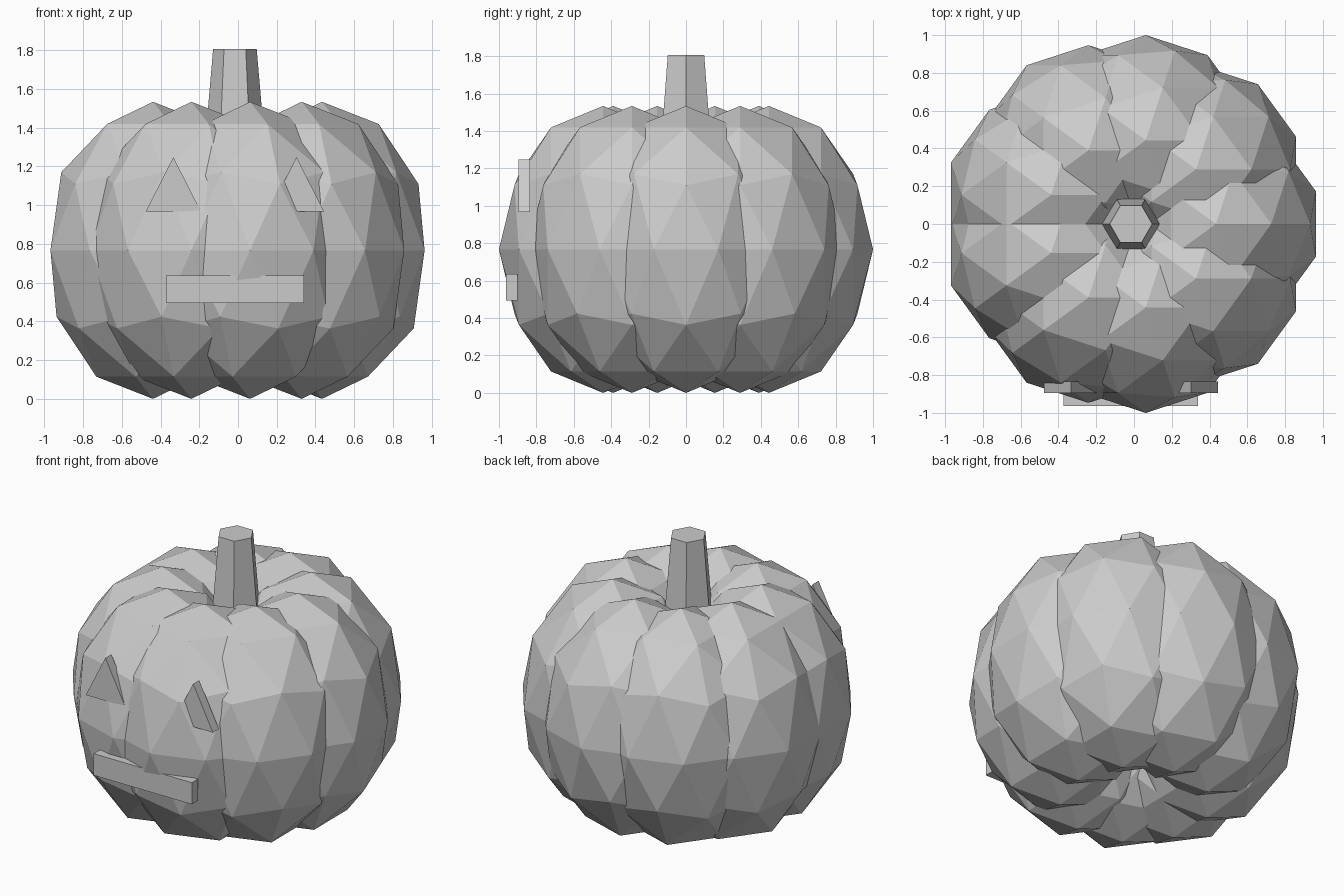
import bpy
from math import cos, sin, radians

if "Cube" in bpy.data.objects:
    bpy.data.objects.remove(bpy.data.objects["Cube"])

AXIS_X = -0.016      # vertical axis of the pumpkin
HALF_HEIGHT = 0.767
LOBES = 9

grey = bpy.data.materials.new("plain_grey")
grey.use_nodes = True
colour = (0.6, 0.6, 0.6, 1)
grey.diffuse_color = colour
grey.node_tree.nodes["Principled BSDF"].inputs["Base Color"].default_value = colour


def finish(name):
    obj = bpy.context.object
    obj.name = name
    obj.data.materials.append(grey)
    return obj


def prism(name, outline, y_front, y_back):
    """Extrude an (x, z) outline along y."""
    n = len(outline)
    verts = [(x, y, z) for y in (y_front, y_back) for x, z in outline]
    faces = [tuple(range(n)), tuple(reversed(range(n, 2 * n)))]
    faces += [(i, i + n, (i + 1) % n + n, (i + 1) % n) for i in range(n)]
    mesh = bpy.data.meshes.new(name)
    mesh.from_pydata(verts, [], faces)
    mesh.materials.append(grey)
    obj = bpy.data.objects.new(name, mesh)
    bpy.context.collection.objects.link(obj)


# Lobes: a ring of tall faceted spheres, all facing the same way
for i in range(LOBES):
    a = radians(i * 360 / LOBES)
    bpy.ops.mesh.primitive_ico_sphere_add(
        subdivisions=2, radius=1,
        location=(AXIS_X + 0.45 * cos(a), 0.45 * sin(a), HALF_HEIGHT))
    finish(f"lobe_{i + 1}").scale = (0.557, 0.557, HALF_HEIGHT)

# Stem: tapered hexagon sunk between the lobes
bpy.ops.mesh.primitive_cone_add(
    vertices=6, radius1=0.165, radius2=0.1125, depth=0.607,
    location=(AXIS_X, 0, 1.5035), rotation=(0, 0, radians(30)))
finish("stem")

# Face: triangular eyes and a bar mouth
for name, side in (("left_eye", 1), ("right_eye", -1)):
    x = AXIS_X + side * 0.318
    prism(name, [(x - 0.143, 0.967), (x + 0.143, 0.967), (x, 1.248)], -0.895, -0.833)
prism("mouth", [(AXIS_X - 0.356, 0.495), (AXIS_X + 0.356, 0.495),
                (AXIS_X + 0.356, 0.637), (AXIS_X - 0.356, 0.637)], -0.963, -0.9)
